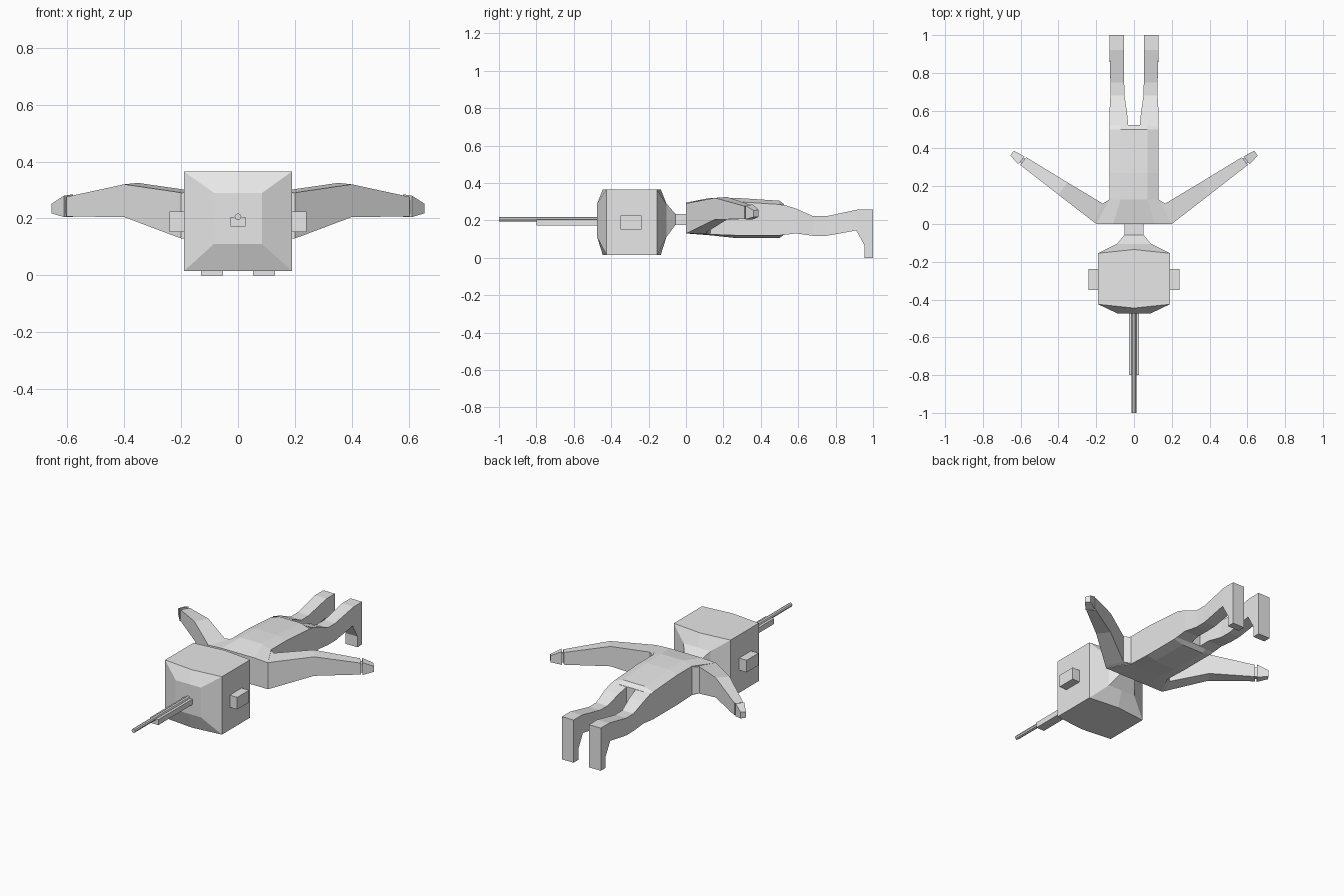
import bpy
import bmesh
import math

cube = bpy.data.objects.get("Cube")
if cube:
    bpy.data.objects.remove(cube, do_unlink=True)

grey = bpy.data.materials.new("plain_grey")
grey.use_nodes = True
COLOR = (0.8, 0.8, 0.8, 1)
grey.diffuse_color = COLOR
grey.node_tree.nodes["Principled BSDF"].inputs["Base Color"].default_value = COLOR


def finish(name, bm):
    bmesh.ops.recalc_face_normals(bm, faces=bm.faces)
    mesh = bpy.data.meshes.new(name)
    bm.to_mesh(mesh)
    bm.free()
    mesh.materials.append(grey)
    obj = bpy.data.objects.new(name, mesh)
    bpy.context.collection.objects.link(obj)
    return obj


def loft(name, rings, side=1):
    """Skin equal-length rings of points, capped at both ends."""
    bm = bmesh.new()
    loops = [[bm.verts.new((x * side, y, z)) for x, y, z in r] for r in rings]
    n = len(loops[0])
    for a, b in zip(loops, loops[1:]):
        for i in range(n):
            j = (i + 1) % n
            bm.faces.new((a[i], a[j], b[j], b[i]))
    bm.faces.new(loops[0])
    bm.faces.new(loops[-1])
    return finish(name, bm)


def box(name, x, y, z):
    rings = [[(x[0], v, z[0]), (x[1], v, z[0]), (x[1], v, z[1]), (x[0], v, z[1])] for v in y]
    return loft(name, rings)


def head_ring(y, y_mid, w, zb, zt):
    return [(-w, y, zb), (0, y_mid, zb), (w, y, zb),
            (w, y, zt), (0, y_mid, zt), (-w, y, zt)]


def torso_ring(y, w, zb, zt, mid_b, mid_t):
    m = w * 0.55
    return [(-w, y, zb), (-m, y, mid_b), (m, y, mid_b), (w, y, zb),
            (w, y, zt), (m, y, mid_t), (-m, y, mid_t), (-w, y, zt)]


def leg_ring(x_in, x_out, yb, zb, yt, zt):
    return [(x_in, yb, zb), (x_out, yb, zb), (x_out, yt, zt), (x_in, yt, zt)]


def arm_ring(lead, inner, zb, zt):
    return [(*lead, zb), (*inner, zb), (*inner, zt + 0.005), (*lead, zt)]


# Head with a bevelled face, tapering back into the neck
loft("head_and_neck", [
    head_ring(-0.475, -0.475, 0.085, 0.11, 0.29),
    head_ring(-0.425, -0.445, 0.19, 0.015, 0.365),
    head_ring(-0.155, -0.135, 0.19, 0.015, 0.365),
    head_ring(-0.105, -0.105, 0.09, 0.11, 0.29),
    head_ring(-0.057, -0.057, 0.05, 0.175, 0.235),
    head_ring(0.01, 0.01, 0.05, 0.175, 0.235),
])

# Spike: square sleeve and thin rod
box("spike_sleeve", (-0.027, 0.027), (-0.8, -0.47), (0.172, 0.205))
loft("spike_rod", [
    [(0.012 * math.cos(i * math.pi / 4), y, 0.206 + 0.012 * math.sin(i * math.pi / 4))
     for i in range(8)] for y in (-1, -0.47)])

# Torso, widest at the shoulders
loft("torso", [
    torso_ring(0, 0.2, 0.13, 0.29, 0.13, 0.295),
    torso_ring(0.13, 0.13, 0.125, 0.3, 0.12, 0.32),
    torso_ring(0.27, 0.13, 0.12, 0.3, 0.105, 0.32),
    torso_ring(0.5, 0.13, 0.12, 0.285, 0.105, 0.305),
    torso_ring(0.525, 0.13, 0.125, 0.28, 0.125, 0.285),
])

# Limbs and ears on both sides
for label, s in (("left", 1), ("right", -1)):
    box(label + "_ear", (s * 0.18, s * 0.24), (-0.35, -0.237), (0.152, 0.225))
    loft(label + "_arm", [
        arm_ring((0.2, 0), (0.13, 0.13), 0.13, 0.29),
        arm_ring((0.215, 0.012), (0.165, 0.108), 0.135, 0.293),
        arm_ring((0.4, 0.155), (0.352, 0.22), 0.205, 0.32),
        arm_ring((0.603, 0.313), (0.57, 0.353), 0.207, 0.276),
    ], s)
    loft(label + "_wrist", [
        arm_ring((0.585, 0.31), (0.57, 0.34), 0.215, 0.265),
        arm_ring((0.607, 0.33), (0.59, 0.355), 0.215, 0.265),
    ], s)
    loft(label + "_hand", [
        arm_ring((0.612, 0.317), (0.58, 0.357), 0.205, 0.28),
        arm_ring((0.655, 0.362), (0.636, 0.388), 0.218, 0.252),
    ], s)
    # Bent leg ending in a foot turned down
    loft(label + "_leg", [
        leg_ring(0.03, 0.13, 0.52, 0.122, 0.52, 0.285),
        leg_ring(0.037, 0.13, 0.59, 0.13, 0.59, 0.262),
        leg_ring(0.05, 0.125, 0.68, 0.117, 0.68, 0.222),
        leg_ring(0.052, 0.125, 0.75, 0.117, 0.75, 0.222),
        leg_ring(0.052, 0.13, 0.91, 0.146, 0.92, 0.258),
        leg_ring(0.052, 0.13, 0.955, 0.065, 1, 0.258),
        leg_ring(0.052, 0.13, 0.955, 0, 1, 0),
    ], s)
